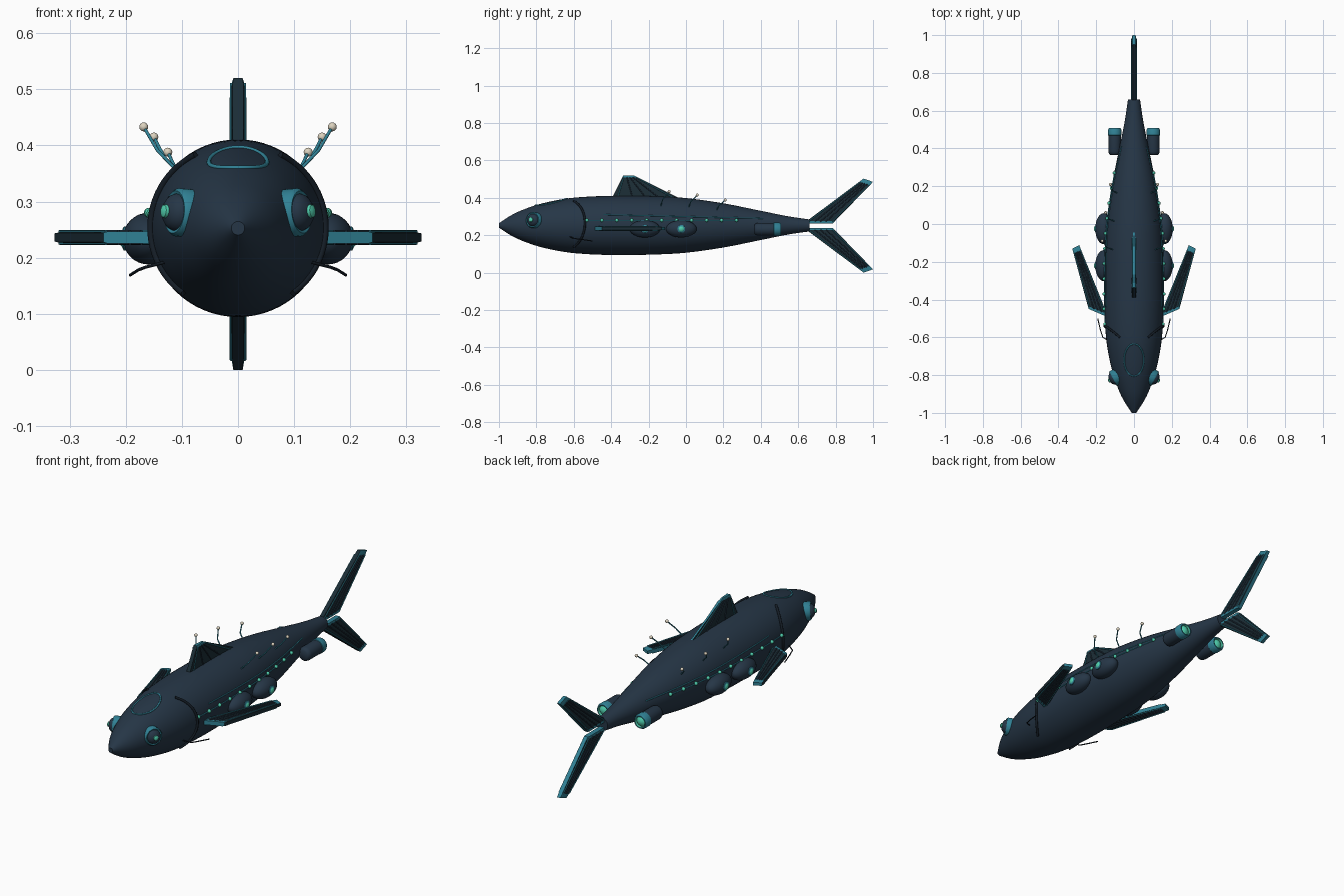
import bpy, bmesh, math
from mathutils import Vector

if "Cube" in bpy.data.objects:
    bpy.data.objects.remove(bpy.data.objects["Cube"])

def mat(name, c):
    m = bpy.data.materials.new(name)
    m.diffuse_color = (*c, 1)
    m.use_nodes = True
    m.node_tree.nodes["Principled BSDF"].inputs["Base Color"].default_value = m.diffuse_color
    return m

NAVY = mat("navy hull", (0.019, 0.037, 0.062))
FIN = mat("dark fin", (0.011, 0.026, 0.036))
DARK = mat("near black", (0.007, 0.012, 0.019))
TEAL = mat("teal trim", (0.03, 0.22, 0.30))
MINT = mat("mint light", (0.08, 0.62, 0.42))
CREAM = mat("cream", (0.72, 0.65, 0.52))
ZC = 0.2525

def finish(bm, name, mats, angle=40):
    bmesh.ops.recalc_face_normals(bm, faces=bm.faces)
    me = bpy.data.meshes.new(name)
    bm.to_mesh(me)
    bm.free()
    for m in mats:
        me.materials.append(m)
    ob = bpy.data.objects.new(name, me)
    bpy.context.collection.objects.link(ob)
    bpy.ops.object.select_all(action='DESELECT')
    ob.select_set(True)
    bpy.context.view_layer.objects.active = ob
    bpy.ops.object.shade_smooth_by_angle(angle=math.radians(angle))
    return ob

def lathe(name, loc, axis, prof, mats, n=32):
    """Profile of (radius, height, material index of the band that starts here)."""
    bm = bmesh.new()
    q = Vector(axis).normalized().to_track_quat('Z', 'Y')
    rings = []
    for r, h, _ in prof:
        rings.append([bm.verts.new(Vector(loc) + q @ Vector((r * math.cos(2 * math.pi * i / n),
                      r * math.sin(2 * math.pi * i / n), h))) for i in range(n)])
    for k in range(len(prof) - 1):
        for i in range(n):
            j = (i + 1) % n
            f = bm.faces.new((rings[k][i], rings[k][j], rings[k + 1][j], rings[k + 1][i]))
            f.material_index = prof[k][2]
    bm.faces.new(rings[0]).material_index = prof[0][2]
    bm.faces.new(rings[-1]).material_index = prof[-1][2]
    return finish(bm, name, mats)

def ball(name, loc, size, m, n=16):
    bm = bmesh.new()
    bmesh.ops.create_uvsphere(bm, u_segments=n, v_segments=n // 2, radius=1)
    for v in bm.verts:
        v.co = Vector(loc) + Vector([a * b for a, b in zip(v.co, size)])
    return finish(bm, name, [m], 60)

def tube(name, pts, r, m, cyclic=False):
    cu = bpy.data.curves.new(name, 'CURVE')
    cu.dimensions = '3D'
    cu.bevel_depth, cu.bevel_resolution, cu.use_fill_caps = r, 2, True
    sp = cu.splines.new('POLY')
    sp.points.add(len(pts) - 1)
    for p, c in zip(sp.points, pts):
        p.co = (*c, 1)
    sp.use_cyclic_u = cyclic
    cu.materials.append(m)
    ob = bpy.data.objects.new(name, cu)
    bpy.context.collection.objects.link(ob)
    bpy.ops.object.select_all(action='DESELECT')
    ob.select_set(True)
    bpy.context.view_layer.objects.active = ob
    bpy.ops.object.convert(target='MESH')
    bpy.ops.object.shade_smooth_by_angle(angle=math.radians(60))

# hull radius along y, smoothly interpolated
KEYS = [(-1, .012), (-.95, .045), (-.9, .072), (-.8, .109), (-.7, .133), (-.6, .148), (-.45, .157),
        (-.3, .158), (-.15, .155), (0, .146), (.2, .118), (.4, .078), (.55, .048), (.66, .032)]

def radius(y):
    y = min(max(y, -1), .66)
    i = max(k for k in range(len(KEYS) - 1) if KEYS[k][0] <= y)
    def slope(k):
        a, b = KEYS[max(k - 1, 0)], KEYS[min(k + 1, len(KEYS) - 1)]
        return (b[1] - a[1]) / (b[0] - a[0])
    (y0, r0), (y1, r1) = KEYS[i], KEYS[i + 1]
    h = y1 - y0
    t = (y - y0) / h
    return ((2*t**3 - 3*t*t + 1) * r0 + (t**3 - 2*t*t + t) * h * slope(i)
            + (3*t*t - 2*t**3) * r1 + (t**3 - t*t) * h * slope(i + 1))

def on_side(y, z, s, out=0):
    return (s * (math.sqrt(max(radius(y)**2 - (z - ZC)**2, 0)) + out), y, z)

def fin(name, a, b, c, d, normal, t0, t1):
    """Four-cornered fin: root a-b, tip d-c, half thickness t0 at a-d and t1 at b-c."""
    a, b, c, d, nv = map(Vector, (a, b, c, d, normal))
    P = lambda u, v: a.lerp(b, u).lerp(d.lerp(c, u), v)
    us, vs = [0, .07, .93, 1], [0, .05, .92, 1]
    bm = bmesh.new()
    g = {}
    for sd in (1, -1):
        for i, u in enumerate(us):
            for j, v in enumerate(vs):
                k = (t0 + (t1 - t0) * u) * (.7 if j == 3 else .8 if i in (0, 3) else 1)
                g[sd, i, j] = bm.verts.new(P(u, v) + nv * k * sd)
        for i in range(3):
            for j in range(3):
                f = bm.faces.new([g[sd, i, j], g[sd, i + 1, j], g[sd, i + 1, j + 1], g[sd, i, j + 1]])
                f.material_index = 1 if j != 1 else 0
    loop = [(i, 0) for i in range(3)] + [(3, j) for j in range(3)] + \
           [(i, 3) for i in (3, 2, 1)] + [(0, j) for j in (3, 2, 1)]
    for k, p in enumerate(loop):
        q = loop[(k + 1) % 12]
        f = bm.faces.new([g[(1, *p)], g[(1, *q)], g[(-1, *q)], g[(-1, *p)]])
        f.material_index = 1 if k not in (9, 10, 11) else 0
    finish(bm, name, [FIN, TEAL], 20)
    # raised rays on both faces
    for sd in (1, -1):
        for k, u in enumerate((.08, .3, .5, .7, .92)):
            off = nv * sd * (t0 + (t1 - t0) * u)
            tube(f"{name}_ray", [P(u, .04) + off, P(u, .93) + off], .0028,
                 TEAL if k in (0, 4) else NAVY)

# hull
N = 72
lathe("hull", (0, 0, ZC), (0, 1, 0),
      [(radius(-1 + 1.66 * i / N), -1 + 1.66 * i / N, 0) for i in range(N + 1)], [NAVY], 64)
lathe("nose_cap", (0, 0, ZC), (0, 1, 0), [(.009, -1, 0), (.014, -.992, 0)], [NAVY], 16)

# window ring on top of the head
ring = []
for i in range(48):
    t = 2 * math.pi * i / 48
    x, y = .052 * math.cos(t), -.72 + .085 * math.sin(t)
    ring.append((x, y, ZC + math.sqrt(radius(y)**2 - x * x)))
tube("head_window_rim", ring, .004, TEAL, True)

# dorsal and tail fins
fin("dorsal_fin", (0, -.40, .39), (0, -.01, .385), (0, -.28, .52), (0, -.335, .52), (1, 0, 0), .012, .006)
for nm, f in (("upper", lambda z: z), ("lower", lambda z: .503 - z)):
    fin(f"{nm}_tail_fin", (0, .63, f(.264)), (0, .785, f(.264)), (0, 1, f(.485)), (0, .95, f(.503)),
        (1, 0, 0), .012, .012)

for s, side in ((1, "right"), (-1, "left")):
    # pectoral fin
    fin(f"{side}_pectoral_fin", (s * .24, -.45, .236), (s * .135, -.495, .236),
        (s * .29, -.112, .236), (s * .327, -.13, .236), (0, 0, 1), .0105, .0105)

    # eye: trim ring, dark dome, glowing pupil
    lathe(f"{side}_eye", (s * .098, -.812, .28), (s * .87, -.47, .08),
          [(.043, -.02, 1), (.043, .012, 1), (.038, .018, 1), (.033, .016, 0), (.030, .024, 0),
           (.022, .031, 0), (.012, .035, 2), (.011, .040, 2), (.005, .043, 2)], [NAVY, TEAL, MINT])

    # gill cover arc and whisker
    pts = []
    for i in range(25):
        t = 1 - 2 * i / 24
        a = math.radians(5 + 55 * t)
        y = -.54 - .06 * t * t
        r = radius(y) + .003
        pts.append((s * r * math.cos(a), y, ZC + r * math.sin(a)))
    tube(f"{side}_gill_arc", pts, .006, DARK)
    tube(f"{side}_whisker", [(s * .13, -.62, .192), (s * .165, -.60, .183), (s * .178, -.56, .178),
                             (s * .192, -.50, .169)], .0028, DARK)

    # side lines and row of lights
    ys = [-.53 + .8 * i / 30 for i in range(31)]
    tube(f"{side}_light_rail", [on_side(y, .278, s) for y in ys], .003, TEAL)
    ys = [-.44 + .85 * i / 30 for i in range(31)]
    tube(f"{side}_upper_line", [on_side(y, .31 - .02 * i / 30, s) for i, y in enumerate(ys)], .003, TEAL)
    for i in range(11):
        ball(f"{side}_side_light", on_side(-.53 + .08 * i, .28, s, .003), (.009,) * 3, MINT, 12)

    # side pods with lamp
    for y in (-.22, -.025):
        ball(f"{side}_pod", (s * .16, y, .234), (.045, .082, .046), NAVY, 32)
        lathe(f"{side}_pod_lamp", (s * .196, y, .234), (s, 0, 0),
              [(.022, -.004, 0), (.021, .008, 0), (.014, .011, 1), (.011, .014, 1), (.004, .016, 1)],
              [TEAL, MINT], 24)

    # rear thruster
    lathe(f"{side}_thruster", (s * .102, 0, .232), (0, 1, 0),
          [(.022, .365, 0), (.031, .372, 0), (.034, .385, 0), (.034, .468, 1), (.036, .47, 1),
           (.036, .498, 1), (.031, .508, 1), (.026, .508, 2), (.024, .498, 2), (.014, .506, 2),
           (.004, .509, 2)], [NAVY, TEAL, MINT])

    # antennae with cream tips
    for y, x, z in ((-.09, .168, .433), (.06, .15, .415), (.21, .125, .388)):
        yb = y - .045
        r = radius(yb)
        base = Vector((s * r * .72, yb, ZC + r * .68))
        tip = Vector((s * x, y, z))
        mid = base.lerp(tip, .5) + Vector((s * .004, -.012, -.004))
        tube(f"{side}_antenna", [base, base.lerp(mid, .6), mid, tip], .003, TEAL)
        ball(f"{side}_antenna_tip", tip, (.008,) * 3, CREAM)
